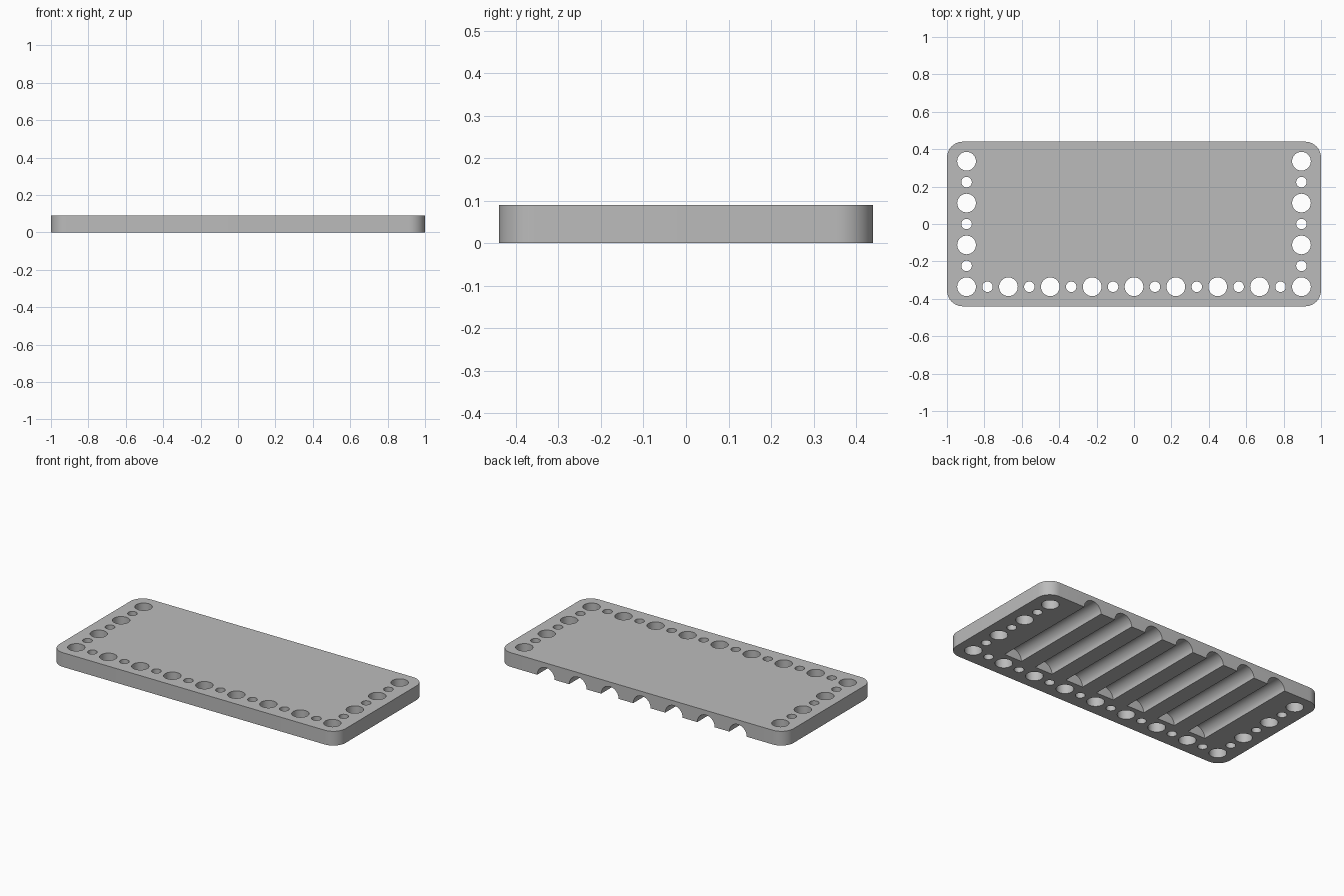
import bpy
import bmesh
from math import radians
from mathutils import Matrix

WIDTH, DEPTH, HEIGHT = 2.0, 0.88, 0.09
CORNER = 0.085
PITCH = 0.1119
BIG, SMALL = 0.05, 0.028
GROOVE_RADIUS, GROOVE_START = 0.061, -0.255

old = bpy.data.objects.get("Cube")
if old:
    bpy.data.objects.remove(old, do_unlink=True)

grey = bpy.data.materials.new("plain grey")
grey.use_nodes = True
colour = (0.5, 0.5, 0.5, 1)
grey.diffuse_color = colour
grey.node_tree.nodes["Principled BSDF"].inputs["Base Color"].default_value = colour


def make_object(name, bm):
    mesh = bpy.data.meshes.new(name)
    bm.to_mesh(mesh)
    bm.free()
    mesh.materials.append(grey)
    obj = bpy.data.objects.new(name, mesh)
    bpy.context.collection.objects.link(obj)
    return obj


def add_cylinder(bm, radius, length, matrix, sides=48):
    bmesh.ops.create_cone(bm, cap_ends=True, segments=sides, radius1=radius,
                          radius2=radius, depth=length, matrix=matrix)


# Plate with rounded vertical corners
bm = bmesh.new()
bmesh.ops.create_cube(bm, size=1, matrix=Matrix.Translation((0, 0, HEIGHT / 2))
                      @ Matrix.Diagonal((WIDTH, DEPTH, HEIGHT, 1)))
uprights = [e for e in bm.edges if abs(e.verts[0].co.z - e.verts[1].co.z) > 0.01]
bmesh.ops.bevel(bm, geom=uprights, offset=CORNER, segments=12,
                profile=0.5, affect='EDGES')
plate = make_object("plate", bm)

# Alternating large and small through holes along the front and both ends
bm = bmesh.new()
front_row = [(i, -3) for i in range(-8, 9)]
end_rows = [(side, j) for side in (-8, 8) for j in range(-2, 4)]
for i, j in front_row + end_rows:
    radius = BIG if (i % 2 == 0 and j % 2 == 1) else SMALL
    add_cylinder(bm, radius, HEIGHT * 3,
                 Matrix.Translation((i * PITCH, j * PITCH, HEIGHT / 2)))
hole_cutter = make_object("hole_cutter", bm)

# Half-round grooves underneath, open at the back edge
bm = bmesh.new()
groove_end = DEPTH / 2 + 0.1
for k in range(-3, 4):
    place = Matrix.Translation((k * 2 * PITCH, (GROOVE_START + groove_end) / 2, 0))
    add_cylinder(bm, GROOVE_RADIUS, groove_end - GROOVE_START,
                 place @ Matrix.Rotation(radians(90), 4, 'X'))
groove_cutter = make_object("groove_cutter", bm)

# Cut the plate, then drop the cutters
bpy.ops.object.select_all(action='DESELECT')
bpy.context.view_layer.objects.active = plate
plate.select_set(True)
for cutter in (hole_cutter, groove_cutter):
    cutter.hide_render = True
    cut = plate.modifiers.new(cutter.name, 'BOOLEAN')
    cut.operation = 'DIFFERENCE'
    cut.solver = 'EXACT'
    cut.object = cutter
    bpy.ops.object.modifier_apply(modifier=cut.name)
    bpy.data.objects.remove(cutter, do_unlink=True)

bpy.ops.object.shade_smooth_by_angle(angle=radians(30))
